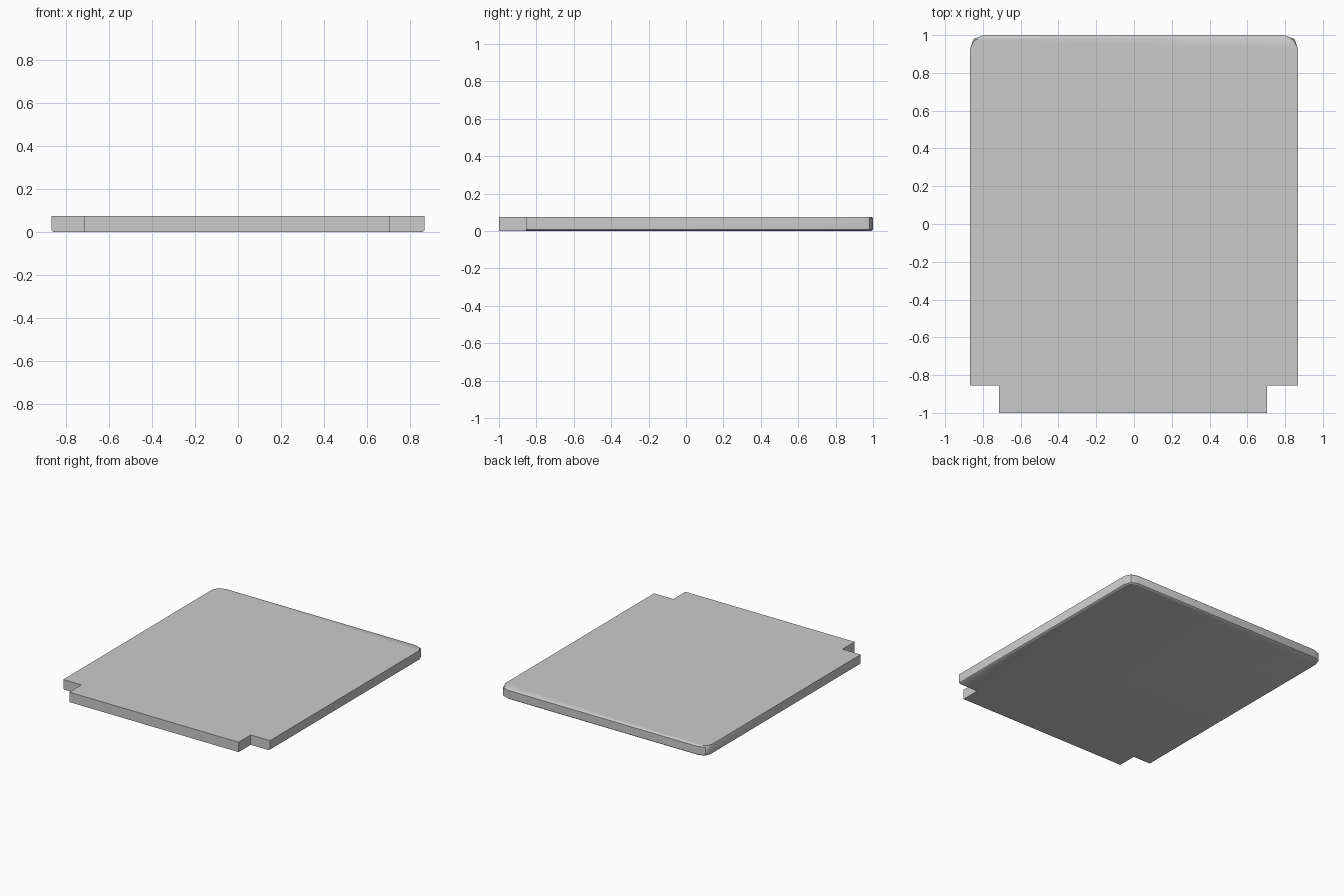
import bpy, bmesh, math

if "Cube" in bpy.data.objects:
    bpy.data.objects.remove(bpy.data.objects["Cube"])

H = 0.075   # slab thickness
B = 0.009   # softened edge width

# Outline, counter-clockwise: x, y, bottom inset (dx, dy), top inset (dx, dy)
right = [
    (0.71, -1.0, 0, 0, 0, 0),
    (0.71, -0.855, 0, 0, 0, 0),
    (0.867, -0.855, B, 0, 0, 0),
    (0.867, 0.93, B, 0, 0, 0),
    (0.85, 0.98, 0.7 * B, 0.7 * B, 0.7 * B, 0.7 * B),
    (0.795, 1.0, 0, B, 0, B),
]


def mirrored(points):
    left = [(-x, y) for x, y in reversed(points)]
    # slightly off-centre front tab, as in the model
    return [(x - 0.005 if y < -0.85 and abs(x) < 0.8 else x, y)
            for x, y in points + left]


wall = mirrored([(p[0], p[1]) for p in right])
bottom = mirrored([(p[0] - p[2], p[1] - p[3]) for p in right])
top = mirrored([(p[0] - p[4], p[1] - p[5]) for p in right])

# Slab with front tab, rounded back corners and softened rims
bm = bmesh.new()
loops = [[bm.verts.new((x, y, z)) for x, y in ring]
         for ring, z in ((bottom, 0), (wall, 0.007), (wall, H - 0.007), (top, H))]
n = len(wall)
for lo, hi in zip(loops, loops[1:]):
    for i in range(n):
        j = (i + 1) % n
        bm.faces.new((lo[i], lo[j], hi[j], hi[i]))
bm.faces.new(loops[0][::-1])
bm.faces.new(loops[-1])
bmesh.ops.recalc_face_normals(bm, faces=bm.faces)
mesh = bpy.data.meshes.new("notched_slab")
bm.to_mesh(mesh)
bm.free()

slab = bpy.data.objects.new("notched_slab", mesh)
bpy.context.collection.objects.link(slab)
bpy.context.view_layer.objects.active = slab
slab.select_set(True)
bpy.ops.object.shade_smooth_by_angle(angle=math.radians(40))
